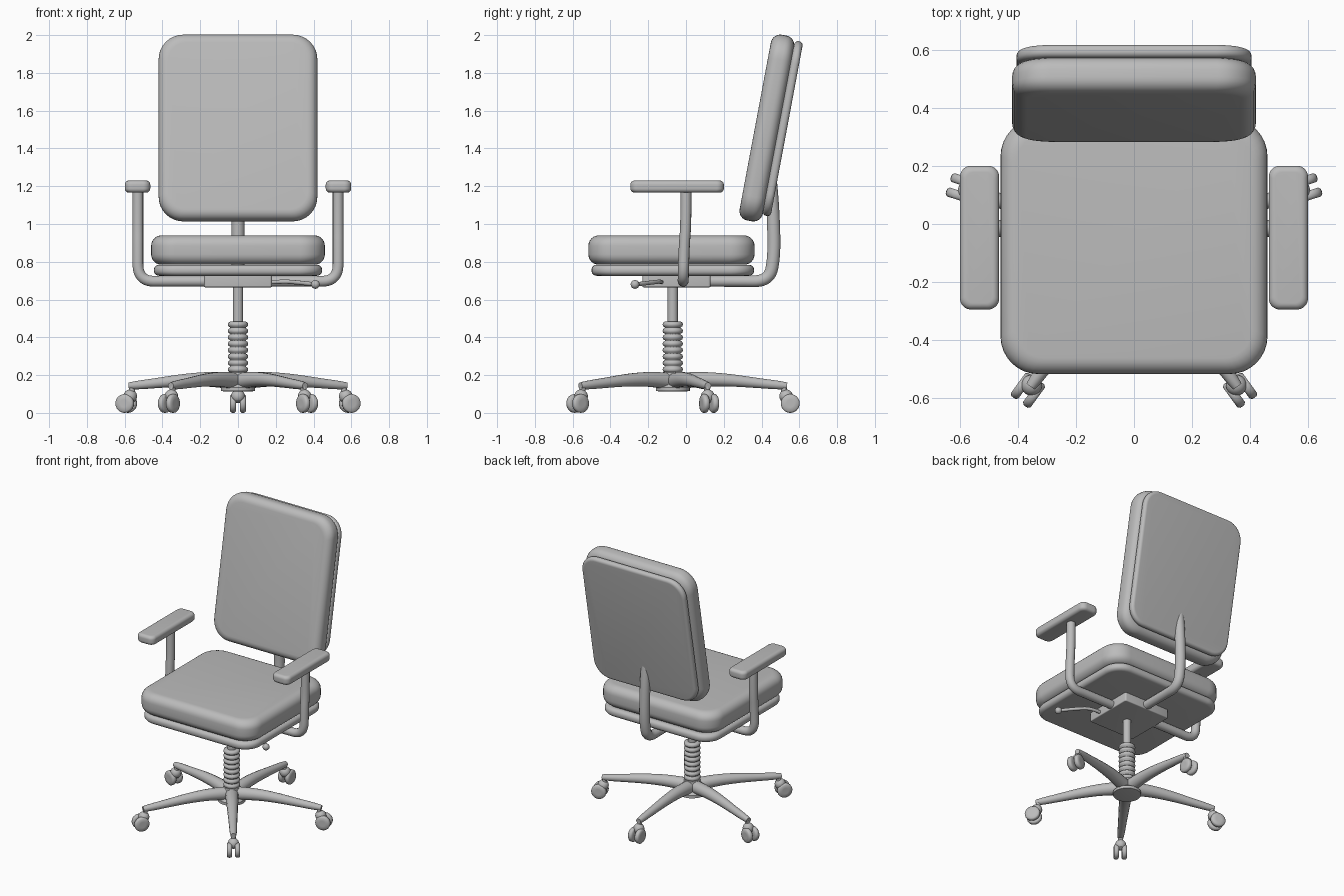
import bpy, bmesh, math
from mathutils import Vector, Matrix

cube = bpy.data.objects.get("Cube")
if cube:
    bpy.data.objects.remove(cube, do_unlink=True)

GREY = (0.5, 0.5, 0.5, 1)
grey = bpy.data.materials.new("mid grey")
grey.use_nodes = True
grey.diffuse_color = GREY
grey.node_tree.nodes["Principled BSDF"].inputs["Base Color"].default_value = GREY

POST_Y = -0.07
TILT = -math.radians(10.6)


def finish(ob, name, angle=50):
    """Name, colour and smooth one part."""
    ob.name = name
    ob.data.materials.append(grey)
    bpy.ops.object.select_all(action='DESELECT')
    ob.select_set(True)
    bpy.context.view_layer.objects.active = ob
    bpy.ops.object.shade_smooth_by_angle(angle=math.radians(angle))
    return ob


def loft(name, rings, matrix=Matrix(), angle=50):
    """Skin a stack of closed rings and cap both ends."""
    bm = bmesh.new()
    loops = [[bm.verts.new(p) for p in ring] for ring in rings]
    n = len(loops[0])
    for low, high in zip(loops, loops[1:]):
        for i in range(n):
            j = (i + 1) % n
            bm.faces.new((low[i], low[j], high[j], high[i]))
    bm.faces.new(loops[0][::-1])
    bm.faces.new(loops[-1])
    bmesh.ops.recalc_face_normals(bm, faces=bm.faces)
    mesh = bpy.data.meshes.new(name)
    bm.to_mesh(mesh)
    bm.free()
    ob = bpy.data.objects.new(name, mesh)
    bpy.context.collection.objects.link(ob)
    ob.matrix_world = matrix
    return finish(ob, name, angle)


def slab(name, size, corner, edge, matrix, steps=8):
    """Padded slab: rounded rectangle outline with rounded rims."""
    w, d, h = (s / 2 for s in size)

    def ring(inset, z):
        r = corner - inset * 0.6
        pts = []
        for q, (sx, sy) in enumerate(((1, 1), (-1, 1), (-1, -1), (1, -1))):
            for k in range(steps + 1):
                a = (q + k / steps) * math.pi / 2
                pts.append((sx * (w - inset - r) + r * math.cos(a),
                            sy * (d - inset - r) + r * math.sin(a), z))
        return pts

    arc = [k / 6 * math.pi / 2 for k in range(7)]
    low = [ring(edge * (1 - math.sin(a)), -h + edge * (1 - math.cos(a))) for a in arc]
    high = [ring(edge * (1 - math.sin(a)), h - edge * (1 - math.cos(a))) for a in reversed(arc)]
    return loft(name, low + high, matrix)


def lathe(name, profile, matrix, sides=32, angle=50):
    """Turn a (radius, height) profile around z."""
    rings = [[(r * math.cos(i * math.tau / sides), r * math.sin(i * math.tau / sides), z)
              for i in range(sides)] for r, z in profile]
    return loft(name, rings, matrix, angle)


def tube(name, points, radius, taper=None, matrix=Matrix()):
    """Round bar following a smooth path."""
    data = bpy.data.curves.new(name, 'CURVE')
    data.dimensions = '3D'
    data.bevel_depth = radius
    data.bevel_resolution = 5
    data.use_fill_caps = True
    spline = data.splines.new('NURBS')
    spline.points.add(len(points) - 1)
    for i, (sp, p) in enumerate(zip(spline.points, points)):
        sp.co = (*p, 1)
        sp.radius = taper[i] if taper else 1
    spline.use_endpoint_u = True
    spline.order_u = 3
    spline.resolution_u = 8
    ob = bpy.data.objects.new(name, data)
    bpy.context.collection.objects.link(ob)
    ob.matrix_world = matrix
    bpy.ops.object.select_all(action='DESELECT')
    ob.select_set(True)
    bpy.context.view_layer.objects.active = ob
    bpy.ops.object.convert(target='MESH')
    return finish(bpy.context.object, name)


def ball(name, radius, matrix):
    steps = 12
    arc = [math.pi * (k + 0.1) / (steps + 0.2) for k in range(steps + 1)]
    return lathe(name, [(radius * math.sin(a), -radius * math.cos(a)) for a in arc], matrix, 20)


at = Matrix.Translation

# Seat
slab("seat_cushion", (0.92, 0.88, 0.155), 0.13, 0.055, at((0, -0.077, 0.862)))
slab("seat_pan", (0.89, 0.86, 0.058), 0.12, 0.026, at((0, -0.07, 0.755)))

# Backrest, leaning back
lean = Matrix.Rotation(TILT, 4, 'X') @ Matrix.Rotation(math.pi / 2, 4, 'X')
slab("back_cushion", (0.84, 1.0, 0.125), 0.13, 0.05, at((0, 0.428, 1.508)) @ lean)
slab("back_shell", (0.81, 0.94, 0.045), 0.12, 0.02, at((0, 0.512, 1.505)) @ lean)
tube("back_support", [(0, 0.08, 0.697), (0, 0.28, 0.697), (0, 0.44, 0.697), (0, 0.468, 0.83),
                      (0, 0.462, 1.05), (0, 0.452, 1.2), (0, 0.45, 1.27)], 0.035,
     [0.85, 0.85, 0.95, 1, 1, 0.95, 0.8])

# Tilt mechanism and its lever
slab("mechanism_box", (0.36, 0.36, 0.07), 0.012, 0.006, at((0, -0.05, 0.7)), 3)
tube("tilt_lever", [(0.15, -0.13, 0.69), (0.24, -0.13, 0.697), (0.32, -0.18, 0.69),
                    (0.41, -0.27, 0.68)], 0.011)
ball("lever_knob", 0.023, at((0.41, -0.27, 0.68)))

# Armrests
for side, s in (("left", 1), ("right", -1)):
    tube(side + "_arm_bar", [(s * 0.12, -0.015, 0.697), (s * 0.36, -0.015, 0.697),
                             (s * 0.53, -0.015, 0.697), (s * 0.53, -0.01, 0.88),
                             (s * 0.53, 0, 1.0), (s * 0.53, 0, 1.18)], 0.029)
    slab(side + "_arm_pad", (0.135, 0.495, 0.064), 0.038, 0.022, at((s * 0.532, -0.047, 1.198)))

# Column
axis = at((0, POST_Y, 0))
lathe("gas_column", [(0.027, 0.2), (0.027, 0.7)], axis)
ridges = [(0.04, 0.2)]
for k in range(8):
    z = 0.215 + k * 0.034
    ridges += [(0.042, z), (0.051, z + 0.005), (0.054, z + 0.015),
               (0.051, z + 0.025), (0.042, z + 0.03)]
lathe("bellows", ridges, axis, angle=70)
lathe("hub", [(0.06, 0.112), (0.09, 0.116), (0.09, 0.135), (0.068, 0.15),
              (0.06, 0.19), (0.052, 0.215), (0.03, 0.22)], axis)

# Five legs with twin-wheel casters
WHEEL = [(0.02, -0.016), (0.042, -0.016), (0.049, -0.009), (0.05, 0),
         (0.049, 0.009), (0.042, 0.016), (0.02, 0.016)]
for i in range(5):
    m = axis @ Matrix.Rotation(math.radians(90 + 72 * i), 4, 'Z')
    n = str(i + 1)
    tube("leg_" + n, [(0.02, 0, 0.168), (0.14, 0, 0.18), (0.3, 0, 0.174), (0.45, 0, 0.158),
                      (0.57, 0, 0.146), (0.605, 0, 0.143)], 0.045, [1, 0.9, 0.75, 0.6, 0.52, 0.4], m)
    lathe("caster_stem_" + n, [(0.016, 0.06), (0.016, 0.14)], m @ at((0.59, 0, 0)), 16)
    ball("caster_hood_" + n, 0.036, m @ at((0.6, 0, 0.088)))
    for side, s in (("a", 1), ("b", -1)):
        turn = Matrix.Rotation(math.pi / 2, 4, 'X')
        lathe("caster_wheel_" + n + side, WHEEL, m @ at((0.622, s * 0.026, 0.05)) @ turn, 24)
